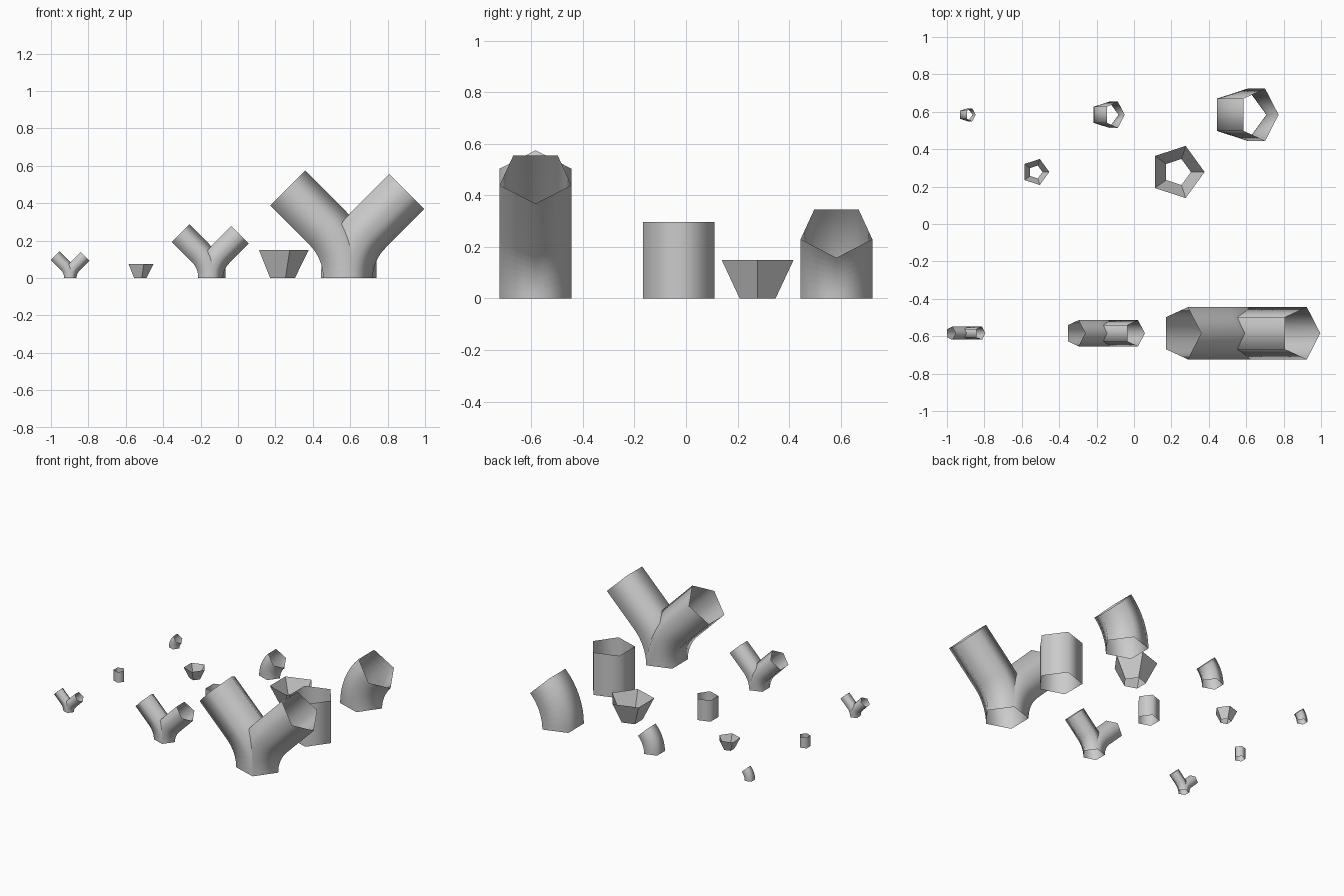
import bpy, bmesh
from math import sin, cos, pi, tau

if "Cube" in bpy.data.objects:
    bpy.data.objects.remove(bpy.data.objects["Cube"])

R, BEND, LENGTH = 0.1465, 0.37, 0.297   # large-size radius, elbow radius, pipe length
STEPS = 8
PENTAGON = [(R * cos(tau * i / 5), R * sin(tau * i / 5)) for i in range(5)]


def ring(cx, cz, tilt, k=1.0):
    """Pentagon ring in the plane tilted about y (positive leans to +x)."""
    return [(cx + k * u * cos(tilt), k * v, cz - k * u * sin(tilt)) for u, v in PENTAGON]


def elbow(side):
    out = []
    for i in range(STEPS + 1):
        a = pi / 4 * i / STEPS
        out.append(ring(side * BEND * (1 - cos(a)), BEND * sin(a), side * a))
    return out


def branch(side):
    a = pi / 4
    end = ring(side * (BEND * (1 - cos(a)) + LENGTH * sin(a)),
               BEND * sin(a) + LENGTH * cos(a), side * a)
    return elbow(side) + [end]


def make(name, runs, x, y, scale, smooth=True):
    """Open tubes skinned through each run of rings."""
    bm = bmesh.new()
    for rings in runs:
        rows = [[bm.verts.new(p) for p in r] for r in rings]
        for a, b in zip(rows, rows[1:]):
            for i in range(5):
                j = (i + 1) % 5
                bm.faces.new((a[i], a[j], b[j], b[i])).smooth = smooth
    mesh = bpy.data.meshes.new(name)
    bm.to_mesh(mesh)
    bm.free()
    ob = bpy.data.objects.new(name, mesh)
    bpy.context.collection.objects.link(ob)
    ob.location = (x, y, 0)
    ob.scale = (scale,) * 3


# fork, straight pipe and elbow in three sizes
sizes = [("large", 1.0, 0.574, 0.594, 0.561),
         ("medium", 0.5, -0.153, -0.141, -0.156),
         ("small", 0.25, -0.90, -0.90, -0.90)]
for label, s, fork_x, pipe_x, elbow_x in sizes:
    make(label + "_fork", [branch(-1), branch(1)], fork_x, -0.584, s)
    make(label + "_pipe", [[ring(0, 0, 0), ring(0, LENGTH, 0)]], pipe_x, -0.028, s)
    make(label + "_elbow", [elbow(1)], elbow_x, 0.584, s)

# flat-shaded reducers between the sizes
reducer = [ring(0, 0, 0, 0.5), ring(0, 0.149, 0)]
make("large_reducer", [reducer], 0.231, 0.278, 1.0, False)
make("medium_reducer", [reducer], -0.526, 0.278, 0.5, False)
